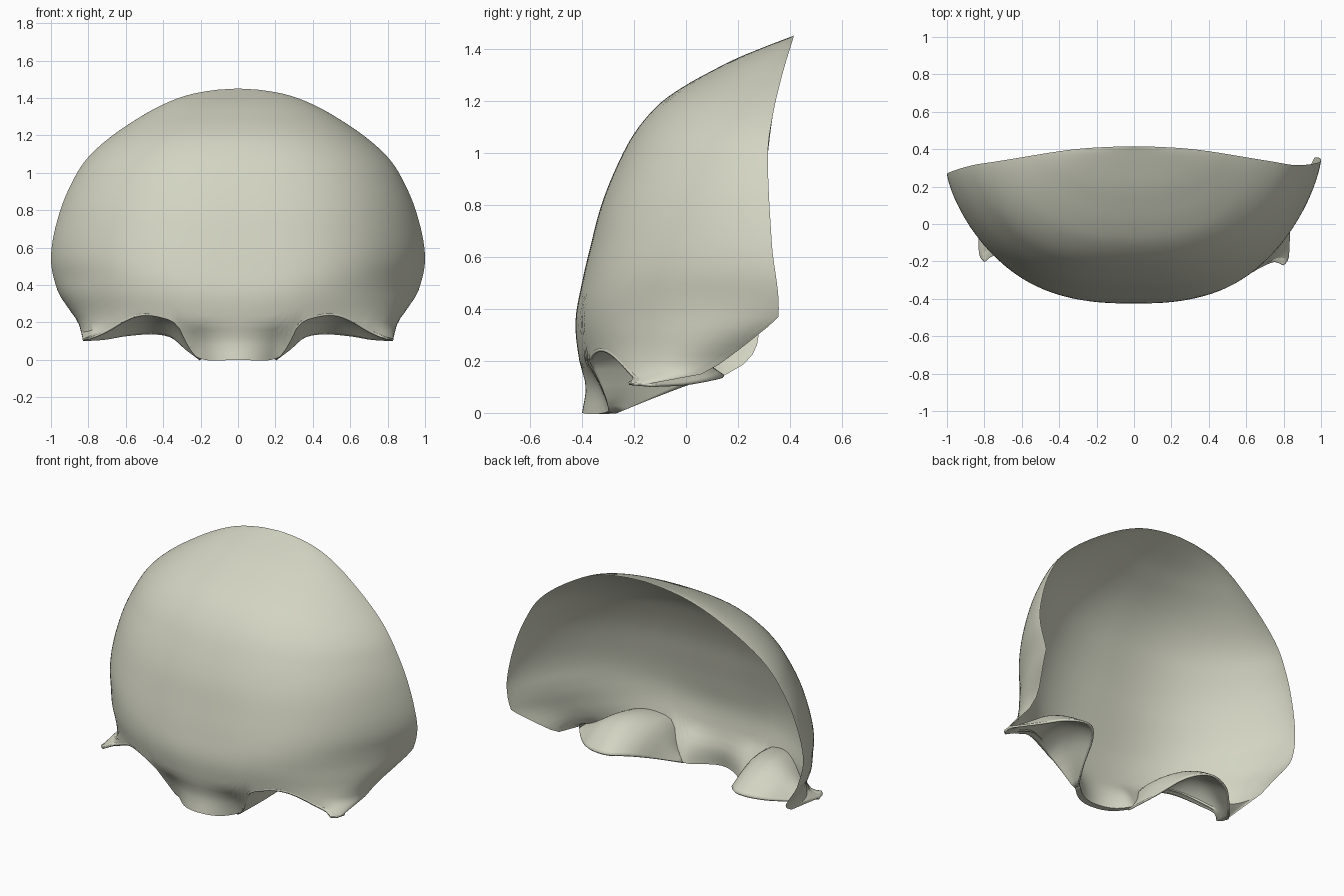
import bpy, bmesh, math

cube = bpy.data.objects.get("Cube")
if cube:
    bpy.data.objects.remove(cube, do_unlink=True)

bone = bpy.data.materials.new("pale_bone")
bone.use_nodes = True
bone.diffuse_color = (0.65, 0.66, 0.54, 1)
bone.node_tree.nodes["Principled BSDF"].inputs["Base Color"].default_value = (0.65, 0.66, 0.54, 1)


def curve(keys, t):
    """Smooth interpolation through (position, value) keys."""
    if t <= keys[0][0]:
        return keys[0][1]
    if t >= keys[-1][0]:
        return keys[-1][1]

    def slope(i):
        a, b = keys[max(i - 1, 0)], keys[min(i + 1, len(keys) - 1)]
        return (b[1] - a[1]) / (b[0] - a[0])

    i = max(k for k in range(len(keys) - 1) if keys[k][0] <= t)
    (t0, v0), (t1, v1) = keys[i], keys[i + 1]
    h = t1 - t0
    f = (t - t0) / h
    g = 1 - f
    return (v0 * (1 + 2 * f) * g * g + v1 * f * f * (3 - 2 * f)
            + h * f * g * (slope(i) * g - slope(i + 1) * f))


def clamp(v):
    return max(0, min(1, v))


# Midline profile, half width and the two rear edges, each by height
TOP = 1.45
FRONT = [(0, -.4), (.1, -.385), (.2, -.41), (.35, -.425), (.5, -.4), (.65, -.365), (.8, -.325),
         (.95, -.265), (1.08, -.195), (1.19, -.1), (1.26, 0), (1.315, .1), (1.365, .2), (1.41, .31), (TOP, .415)]
WIDTH = [(.11, .83), (.2, .855), (.28, .91), (.37, .965), (.55, 1), (.8, .95), (1, .86), (1.1, .785),
         (1.2, .67), (1.3, .52), (1.37, .39), (1.42, .25), (1.445, .1), (TOP, 0)]
UPPER_REAR = [(1, .315), (1.15, .335), (1.3, .37), (TOP, .415)]
REAR = {1: [(.11, -.15), (.13, 0), (.17, .1), (.24, .2), (.32, .3), (.37, .355), (.65, .33)] + UPPER_REAR,
        -1: [(.11, -.13), (.13, .08), (.17, .2), (.27, .275), (.55, .27), (.8, .29)] + UPPER_REAR}
# Lower rim by sideways fraction: nose root, brow arch, outer process
RIM = [(0, 0), (.24, .005), (.32, .08), (.38, .19), (.47, .23), (.58, .24), (.7, .21), (.84, .15), (.95, .115), (1, .11)]


def point(s, z, inner=False):
    a = abs(s)
    w, yf = curve(WIDTH, z), curve(FRONT, z)
    left, right = curve(REAR[1], z), curve(REAR[-1], z)
    ye = (left + right) / 2 + s * (left - right) / 2
    # Steep side walls near the brow, boxy middle, rounder crown
    low, high = clamp((.45 - z) * 4), clamp((z - .5) / .8)
    n = 3 - low - .6 * high
    q = .75 - .35 * low - .15 * high
    x, y = s * w, ye - (ye - yf) * max(0, 1 - a ** n) ** q
    # Nose root wraps backwards at its sides
    y += .1 * clamp(1 - z / .2) * min(1, (a / .24) ** 2) * clamp((.8 - a) * 3)
    if inner:
        thick = .04 * (1 - a ** 6) * min(1, (TOP - z) * 4)
        x, y = x * (1 - .5 * thick), min(y + thick, max(ye, y))
    return (x, y, z)


def grid(bm, rows):
    vs = [[bm.verts.new(p) for p in r] for r in rows]
    for a, b in zip(vs, vs[1:]):
        for i in range(len(a) - 1):
            bm.faces.new((a[i], a[i + 1], b[i + 1], b[i]))
    return vs


def finish(bm, name):
    bmesh.ops.remove_doubles(bm, verts=bm.verts, dist=.0005)
    bmesh.ops.recalc_face_normals(bm, faces=bm.faces)
    mesh = bpy.data.meshes.new(name)
    bm.to_mesh(mesh)
    bm.free()
    mesh.materials.append(bone)
    ob = bpy.data.objects.new(name, mesh)
    bpy.context.collection.objects.link(ob)
    bpy.ops.object.select_all(action='DESELECT')
    ob.select_set(True)
    bpy.context.view_layer.objects.active = ob
    bpy.ops.object.shade_smooth_by_angle(angle=math.radians(50))
    return ob


# Forehead shell: outer and inner sheets that meet at the rear edge
COLS, ROWS = 100, 56
fractions = [math.sin(math.pi / 2 * (2 * i / COLS - 1)) for i in range(COLS + 1)]


def sheet(inner):
    rows = []
    for j in range(ROWS + 1):
        v = 1 - (1 - j / ROWS) ** 1.6
        rows.append([point(s, zb + (TOP - zb) * v, inner)
                     for s in fractions for zb in [curve(RIM, abs(s))]])
    return rows


bm = bmesh.new()
outer = grid(bm, sheet(False))
inner = grid(bm, sheet(True))
for i in range(COLS):
    bm.faces.new((outer[0][i], inner[0][i], inner[0][i + 1], outer[0][i + 1]))
for k in (0, -1):
    for j in range(ROWS):
        bm.faces.new((outer[j][k], outer[j + 1][k], inner[j + 1][k], inner[j][k]))
finish(bm, "forehead_shell")

# Eye socket roofs: domed plates running back from the brow rim
BACK_Y = [(.2, -.27), (.28, -.12), (.35, .04), (.45, .14), (.6, .11), (.72, 0), (.83, -.13)]
BACK_Z = [(.2, .0), (.28, .06), (.35, .12), (.45, .14), (.6, .13), (.72, .11), (.83, .105)]
N = 24
for side, label in ((1, "left"), (-1, "right")):
    rows = []
    for j in range(N + 1):
        w = j / N
        row = []
        for i in range(N + 1):
            u = i / N
            s = .24 + .75 * u
            x0, y0, z0 = point(side * s, curve(RIM, s))
            x1 = .2 + .63 * u
            y1, z1 = curve(BACK_Y, x1), curve(BACK_Z, x1)
            dome = .07 * math.sin(math.pi * w) * math.sin(math.pi * u)
            row.append((x0 + (side * x1 - x0) * w, y0 + (y1 - y0) * w,
                        z0 + (z1 - z0) * w + dome))
        rows.append(row)
    bm = bmesh.new()
    grid(bm, rows)
    plate = finish(bm, label + "_socket_roof")
    solid = plate.modifiers.new("thickness", 'SOLIDIFY')
    solid.thickness = .012
    solid.offset = 0
